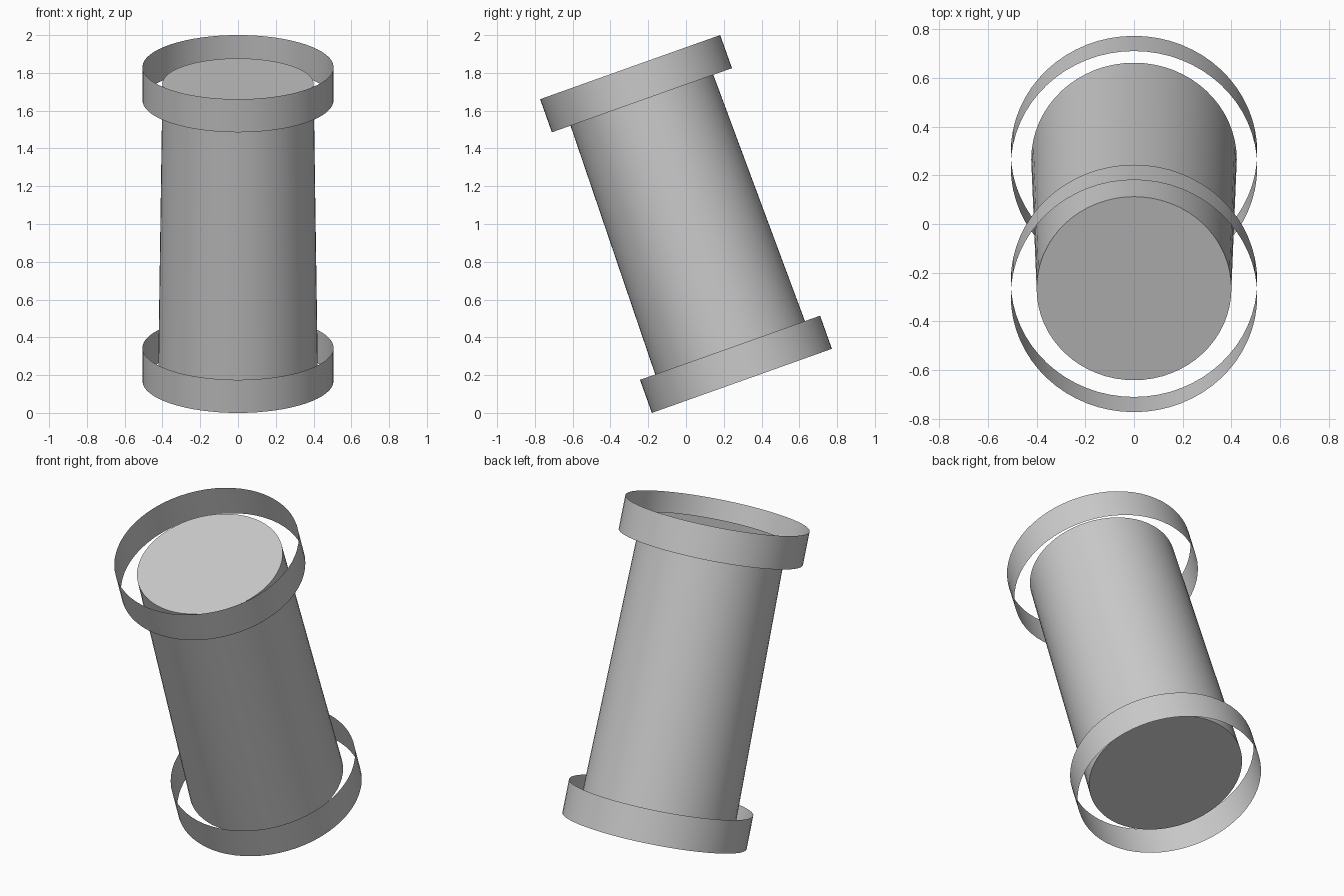
import bpy
import bmesh
import math
from mathutils import Matrix

cube = bpy.data.objects.get("Cube")
if cube:
    bpy.data.objects.remove(cube, do_unlink=True)

TILT = math.radians(19.6)
LENGTH = 1.763       # outer rim to outer rim along the axis
BAND_HEIGHT = 0.186
BAND_RADIUS = 0.506
BAND_MID = (LENGTH - BAND_HEIGHT) / 2

grey = bpy.data.materials.new("light_grey")
grey.use_nodes = True
grey.diffuse_color = (0.6, 0.6, 0.6, 1)
grey.node_tree.nodes["Principled BSDF"].inputs["Base Color"].default_value = (0.6, 0.6, 0.6, 1)


def tube(name, bottom_radius, top_radius, height, offset, capped):
    """Round tube on the tilted axis, with or without end caps."""
    bm = bmesh.new()
    bmesh.ops.create_cone(bm, cap_ends=capped, segments=64, radius1=bottom_radius,
                          radius2=top_radius, depth=height)
    place = (Matrix.Translation((0, 0, 1)) @ Matrix.Rotation(TILT, 4, "X")
             @ Matrix.Translation((0, 0, offset)))
    bmesh.ops.transform(bm, matrix=place, verts=bm.verts)
    mesh = bpy.data.meshes.new(name)
    bm.to_mesh(mesh)
    bm.free()
    mesh.materials.append(grey)
    obj = bpy.data.objects.new(name, mesh)
    bpy.context.collection.objects.link(obj)
    bpy.ops.object.select_all(action="DESELECT")
    obj.select_set(True)
    bpy.context.view_layer.objects.active = obj
    bpy.ops.object.shade_smooth_by_angle(angle=math.radians(30))


# Closed, slightly tapered body ending halfway inside each band
tube("body", 0.422, 0.40, 2 * BAND_MID, 0, True)

# Thin open bands floating around both ends
for name, side in (("bottom_band", -1), ("top_band", 1)):
    tube(name, BAND_RADIUS, BAND_RADIUS, BAND_HEIGHT, side * BAND_MID, False)
